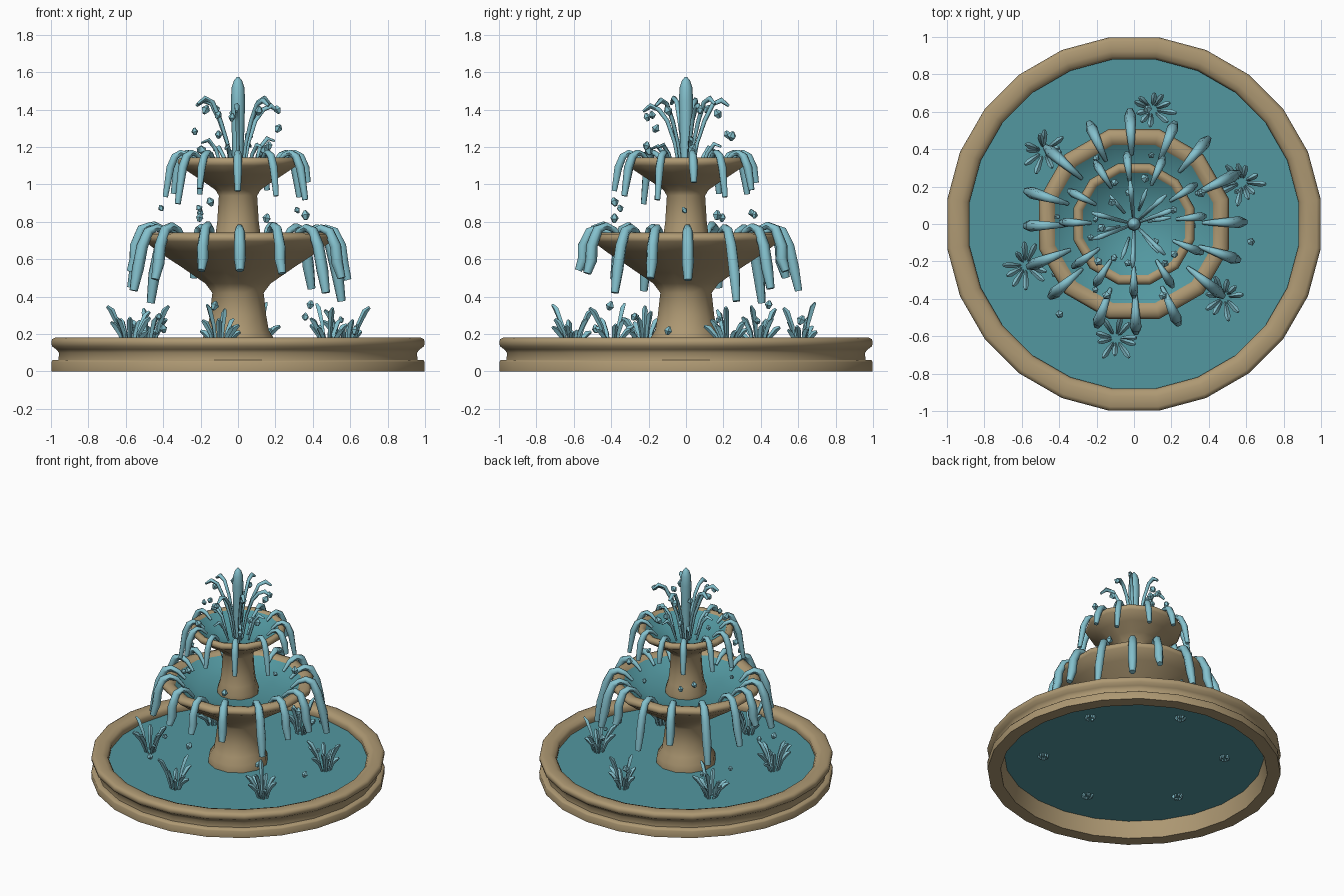
import bpy, bmesh, math, random
from mathutils import Vector

if "Cube" in bpy.data.objects:
    bpy.data.objects.remove(bpy.data.objects["Cube"])

random.seed(4)


def material(name, rgb):
    m = bpy.data.materials.new(name)
    m.diffuse_color = (*rgb, 1)
    m.use_nodes = True
    m.node_tree.nodes["Principled BSDF"].inputs["Base Color"].default_value = m.diffuse_color
    return m


STONE = material("sandstone", (0.42, 0.315, 0.17))
POOL = material("pool water", (0.085, 0.31, 0.35))
SPRAY = material("spray water", (0.23, 0.53, 0.61))


def finish(bm, name, mat, angle=62):
    bm.normal_update()
    for f in bm.faces:
        f.smooth = True
    for e in bm.edges:
        if len(e.link_faces) == 2 and e.calc_face_angle(0) > math.radians(angle):
            e.smooth = False
    me = bpy.data.meshes.new(name)
    bm.to_mesh(me)
    bm.free()
    me.materials.append(mat)
    ob = bpy.data.objects.new(name, me)
    bpy.context.collection.objects.link(ob)
    return ob


def lathe(name, profile, sides, mat, closed=False):
    """Revolve (radius, z) points; a radius of 0 becomes a pole."""
    bm = bmesh.new()
    rings = []
    for r, z in profile:
        if r == 0:
            rings.append([bm.verts.new((0, 0, z))] * sides)
        else:
            rings.append([bm.verts.new((r * math.cos((j + .5) * math.tau / sides),
                                        r * math.sin((j + .5) * math.tau / sides), z))
                          for j in range(sides)])
    if closed:
        rings.append(rings[0])
    for a, b in zip(rings, rings[1:]):
        for j in range(sides):
            k = (j + 1) % sides
            quad = list(dict.fromkeys((a[j], a[k], b[k], b[j])))
            bm.faces.new(quad)
    return finish(bm, name, mat)


def tube(bm, pts, radii, sides=6):
    """Tapered tube with capped ends along a path."""
    pts = [Vector(p) for p in pts]
    rings = []
    for i, p in enumerate(pts):
        t = (pts[min(i + 1, len(pts) - 1)] - pts[max(i - 1, 0)]).normalized()
        if i == 0:
            ref = Vector((-t.y, t.x, 0))
            u = ref.normalized() if ref.length > 1e-4 else Vector((1, 0, 0))
        u = (u - t * u.dot(t)).normalized()
        v = t.cross(u)
        rings.append([bm.verts.new(p + radii[i] * (u * math.cos(k * math.tau / sides)
                                                   + v * math.sin(k * math.tau / sides)))
                      for k in range(sides)])
    for a, b in zip(rings, rings[1:]):
        for k in range(sides):
            n = (k + 1) % sides
            bm.faces.new((a[k], a[n], b[n], b[k]))
    bm.faces.new(rings[0][::-1])
    bm.faces.new(rings[-1])


def radial(path, ang, origin=(0, 0)):
    """Turn (radius, z) points into a 3D path heading out at an angle."""
    return [(origin[0] + r * math.cos(ang), origin[1] + r * math.sin(ang), z) for r, z in path]


# Stone basin wall
lathe("basin_wall", [(0.915, 0.0), (1.005, 0.0), (1.007, 0.05), (1.0, 0.06), (0.968, 0.062),
                     (0.965, 0.10), (0.98, 0.118), (1.003, 0.135), (1.007, 0.155), (1.003, 0.172),
                     (0.985, 0.181), (0.93, 0.181), (0.90, 0.17), (0.887, 0.15), (0.89, 0.12)],
      24, STONE, closed=True)
lathe("basin_water", [(0.89, 0.12), (0.19, 0.12), (0, 0.12)], 24, POOL)

# Lower pedestal and bowl
lathe("lower_bowl", [(0.207, 0.12), (0.203, 0.17), (0.17, 0.22), (0.156, 0.30), (0.142, 0.42),
                     (0.18, 0.47), (0.30, 0.55), (0.44, 0.64), (0.515, 0.695), (0.525, 0.715),
                     (0.512, 0.735), (0.48, 0.742), (0.45, 0.735), (0.43, 0.71)], 12, STONE)
lathe("lower_bowl_water", [(0.437, 0.722), (0.38, 0.685), (0.27, 0.655), (0.11, 0.64)], 12, POOL)

# Upper pedestal and bowl
lathe("upper_bowl", [(0.143, 0.63), (0.145, 0.67), (0.125, 0.73), (0.115, 0.80), (0.106, 0.94),
                     (0.124, 0.97), (0.175, 1.005), (0.255, 1.055), (0.325, 1.10), (0.335, 1.12),
                     (0.327, 1.137), (0.31, 1.144), (0.29, 1.138), (0.275, 1.115)], 12, STONE)
lathe("upper_bowl_water", [(0.283, 1.13), (0.23, 1.09), (0.12, 1.045), (0, 1.03)], 12, POOL)

# Streams spilling over the lower bowl
bm = bmesh.new()
for i, a in enumerate((1, 26, 49, 68, 92, 114, 139, 163, 181, 202, 221, 250, 271, 294, 321, 341)):
    low = (0.50, 0.38, 0.46, 0.52, 0.42)[i % 5] + random.uniform(-0.02, 0.02)
    if a in (250, 271):
        low = 0.54
    out = 0.62 - (low - 0.36) * 0.25
    up = random.uniform(-0.01, 0.01)
    tube(bm, radial([(0.37, 0.70), (0.42, 0.755 + up), (0.47, 0.775 + up), (0.515, 0.758 + up),
                     (0.552, 0.67), (out - 0.025, (0.67 + low) / 2), (out, low)], math.radians(a)),
         [0.010, 0.017, 0.022, 0.027, 0.031, 0.032, 0.022])
finish(bm, "lower_streams", SPRAY)

# Streams spilling over the upper bowl
bm = bmesh.new()
for i in range(12):
    a = math.radians(30 * i + 2 + random.uniform(-5, 5))
    low = random.uniform(0.89, 1.03)
    tube(bm, radial([(0.23, 1.12), (0.27, 1.16), (0.305, 1.17), (0.337, 1.15),
                     (0.362, 1.09), (0.395 - (low - 0.89) * 0.15, low)], a),
         [0.009, 0.014, 0.018, 0.022, 0.024, 0.016])
finish(bm, "upper_streams", SPRAY)

# Central jet
bm = bmesh.new()
tube(bm, [(0, 0, z) for z in (1.03, 1.15, 1.3, 1.45, 1.52, 1.555, 1.575)],
     [0.028, 0.030, 0.034, 0.038, 0.034, 0.022, 0.006], 8)
finish(bm, "central_jet", SPRAY)

# Thin arcs curling out around the jet, tall and short
bm = bmesh.new()
for i, a in enumerate((95, 20, 42, -45, -92, -160, 165)):
    h = (1.45, 1.42, 1.46)[i % 3]
    tube(bm, radial([(0.03, 1.05), (0.06, 1.22), (0.10, 1.34), (0.145, h - 0.02),
                     (0.19, h), (0.23, h - 0.03)], math.radians(a)),
         [0.008, 0.010, 0.012, 0.013, 0.016, 0.008], 5)
for i in range(6):
    a = math.radians(70 + i * 60)
    h = random.uniform(1.18, 1.27)
    tube(bm, radial([(0.08, 1.05), (0.12, h - 0.05), (0.16, h), (0.20, h - 0.015)], a),
         [0.007, 0.011, 0.013, 0.006], 5)
finish(bm, "jet_arcs", SPRAY, 75)

# Six splashes in the basin
bm = bmesh.new()
for s in range(6):
    c = math.radians(21 + 60 * s)
    o = (0.62 * math.cos(c), 0.62 * math.sin(c))
    for i in range(10):
        a = i * math.tau / 10 + s + random.uniform(-0.2, 0.2)
        h = random.uniform(0.09, 0.17) if i % 6 else random.uniform(0.19, 0.25)
        w = random.uniform(0.08, 0.13)
        tube(bm, radial([(0.025, 0.10), (w * 0.5, 0.12 + h * 0.55), (w * 0.8, 0.12 + h * 0.9),
                         (w, 0.12 + h)], a, o),
             [0.006, 0.013, 0.016, 0.008], 4)
finish(bm, "basin_splashes", SPRAY, 50)

# Loose droplets: (count, min radius, max radius, min z, max z)
bm = bmesh.new()
for n, r0, r1, z0, z1 in ((10, 0.42, 0.64, 0.20, 0.36), (9, 0.28, 0.42, 0.80, 0.92),
                          (8, 0.12, 0.30, 1.18, 1.30), (7, 0.14, 0.24, 1.30, 1.42)):
    for i in range(n):
        a = (i + random.random()) * math.tau / n
        r, z = random.uniform(r0, r1), random.uniform(z0, z1)
        size = random.uniform(0.016, 0.026)
        d = Vector((random.uniform(-.6, .6), random.uniform(-.6, .6), 1)).normalized() * size
        p = Vector((r * math.cos(a), r * math.sin(a), z))
        tube(bm, [p - d, p, p + d], [size * 0.4, size, size * 0.3], 5)
finish(bm, "droplets", SPRAY, 40)
